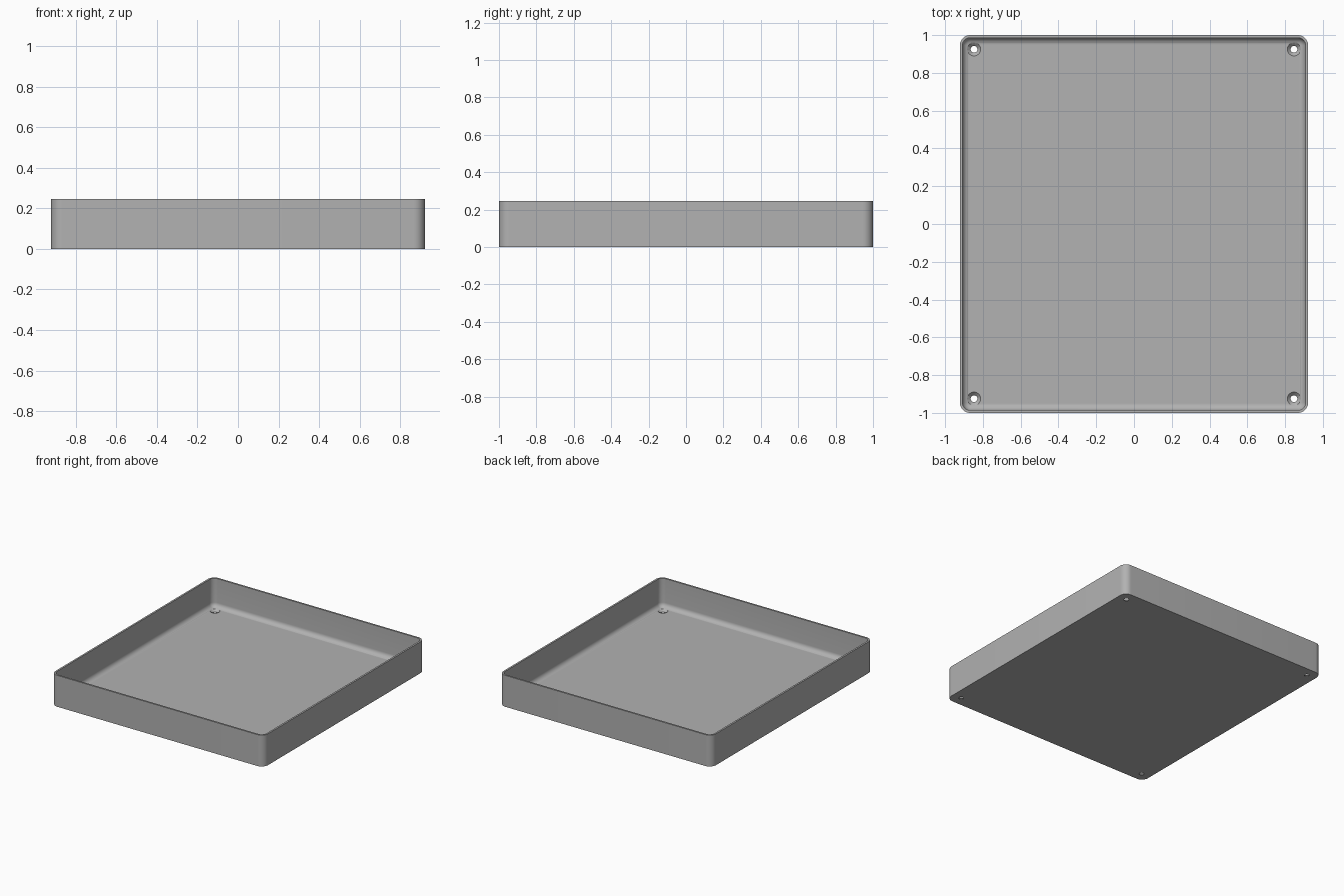
import bpy, bmesh, math

cube = bpy.data.objects.get("Cube")
if cube:
    bpy.data.objects.remove(cube, do_unlink=True)

HALF_X, HALF_Y, HEIGHT = 0.922, 1.0, 0.246
CORNER, WALL, FLOOR, FILLET = 0.055, 0.014, 0.022, 0.036
HOLE_X, HOLE_Y = 0.847, 0.925
SEGMENTS = 10

grey = bpy.data.materials.new("plain grey")
colour = (0.445, 0.445, 0.445, 1)
grey.diffuse_color = colour
grey.use_nodes = True
grey.node_tree.nodes["Principled BSDF"].inputs["Base Color"].default_value = colour


def rounded_ring(bm, inset, z):
    """Rounded rectangle of vertices, inset from the outer outline."""
    radius = CORNER - inset
    verts = []
    for quarter, (sx, sy) in enumerate([(1, 1), (-1, 1), (-1, -1), (1, -1)]):
        for i in range(SEGMENTS + 1):
            a = (quarter + i / SEGMENTS) * math.pi / 2
            verts.append(bm.verts.new((sx * (HALF_X - CORNER) + radius * math.cos(a),
                                       sy * (HALF_Y - CORNER) + radius * math.sin(a), z)))
    return verts


def add_object(name, bm):
    bmesh.ops.recalc_face_normals(bm, faces=bm.faces)
    mesh = bpy.data.meshes.new(name)
    bm.to_mesh(mesh)
    bm.free()
    obj = bpy.data.objects.new(name, mesh)
    bpy.context.collection.objects.link(obj)
    mesh.materials.append(grey)
    return obj


# Tray shell: outside wall, rim, inside wall, floor fillet
profile = [(0, 0), (0, HEIGHT), (WALL, HEIGHT)]
for i in range(9):
    a = i / 8 * math.pi / 2
    profile.append((WALL + FILLET * (1 - math.cos(a)), FLOOR + FILLET * (1 - math.sin(a))))
bm = bmesh.new()
rings = [rounded_ring(bm, inset, z) for inset, z in profile]
for low, high in zip(rings, rings[1:]):
    for i in range(len(low)):
        j = (i + 1) % len(low)
        bm.faces.new((low[i], low[j], high[j], high[i]))
bm.faces.new(rings[0][::-1])
bm.faces.new(rings[-1])
tray = add_object("tray", bm)

# Countersunk screw hole cutters in the four corners
bm = bmesh.new()
hole_profile = [(0.018, -0.05), (0.018, 0.005), (0.037, FLOOR + 0.002), (0.037, 0.09)]
for sx in (-1, 1):
    for sy in (-1, 1):
        circles = []
        for r, z in hole_profile:
            circles.append([bm.verts.new((sx * HOLE_X + r * math.cos(k * math.tau / 32),
                                          sy * HOLE_Y + r * math.sin(k * math.tau / 32), z))
                            for k in range(32)])
        for low, high in zip(circles, circles[1:]):
            for k in range(32):
                n = (k + 1) % 32
                bm.faces.new((low[k], low[n], high[n], high[k]))
        bm.faces.new(circles[0][::-1])
        bm.faces.new(circles[-1])
cutter = add_object("screw_hole_cutter", bm)

cut = tray.modifiers.new("screw holes", 'BOOLEAN')
cut.operation = 'DIFFERENCE'
cut.solver = 'EXACT'
cut.object = cutter
bpy.ops.object.select_all(action='DESELECT')
tray.select_set(True)
bpy.context.view_layer.objects.active = tray
bpy.ops.object.modifier_apply(modifier=cut.name)
bpy.data.objects.remove(cutter, do_unlink=True)
bpy.ops.object.shade_smooth_by_angle(angle=math.radians(30))
